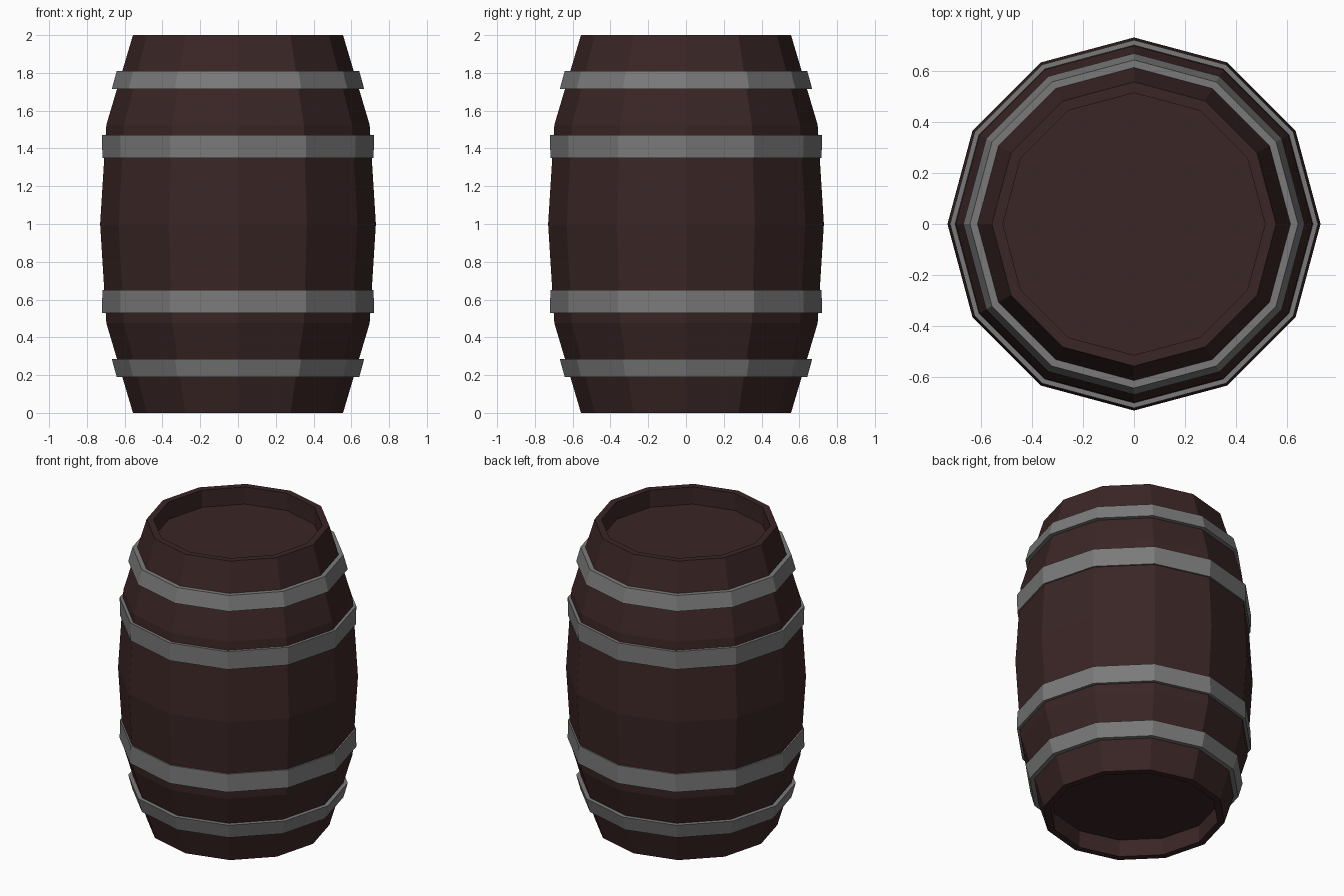
import bpy, bmesh, math

SIDES = 12

cube = bpy.data.objects.get("Cube")
if cube:
    bpy.data.objects.remove(cube, do_unlink=True)


def make_material(name, rgb):
    mat = bpy.data.materials.new(name)
    mat.use_nodes = True
    color = (*rgb, 1)
    mat.diffuse_color = color
    bsdf = next(n for n in mat.node_tree.nodes if n.type == 'BSDF_PRINCIPLED')
    bsdf.inputs["Base Color"].default_value = color
    return mat


def lathe(name, profile, mat, closed=False):
    """Spin (radius, z) points into flat sides, then cap or join the ends."""
    bm = bmesh.new()
    rings = []
    for r, z in profile:
        angles = [math.tau * i / SIDES for i in range(SIDES)]
        rings.append([bm.verts.new((r * math.cos(a), r * math.sin(a), z)) for a in angles])
    pairs = list(zip(rings, rings[1:]))
    if closed:
        pairs.append((rings[-1], rings[0]))
    else:
        bm.faces.new(rings[0])
        bm.faces.new(rings[-1])
    for low, high in pairs:
        for i in range(SIDES):
            j = (i + 1) % SIDES
            bm.faces.new((low[i], low[j], high[j], high[i]))
    bmesh.ops.recalc_face_normals(bm, faces=bm.faces)
    mesh = bpy.data.meshes.new(name)
    bm.to_mesh(mesh)
    bm.free()
    mesh.materials.append(mat)
    obj = bpy.data.objects.new(name, mesh)
    bpy.context.collection.objects.link(obj)
    return obj


def flip(profile):
    return [(r, 2 - z) for r, z in profile]


wood = make_material("dark_wood", (0.042, 0.019, 0.0185))
iron = make_material("grey_iron", (0.195, 0.195, 0.195))

# Bulging body with a recessed lid at each end
lower = [(0.513, 0.115), (0.513, 0), (0.556, 0), (0.697, 0.475)]
lathe("barrel_body", lower + [(0.73, 1)] + flip(lower)[::-1], wood)

# Hoops: narrow tilted ones near the ends, wide upright ones inward
end_hoop = [(0.60, 1.715), (0.668, 1.715), (0.642, 1.81), (0.60, 1.81)]
middle_hoop = [(0.69, 1.35), (0.718, 1.35), (0.72, 1.47), (0.69, 1.47)]
for name, section in (("end_hoop", end_hoop), ("middle_hoop", middle_hoop)):
    lathe("upper_" + name, section, iron, closed=True)
    lathe("lower_" + name, flip(section), iron, closed=True)
